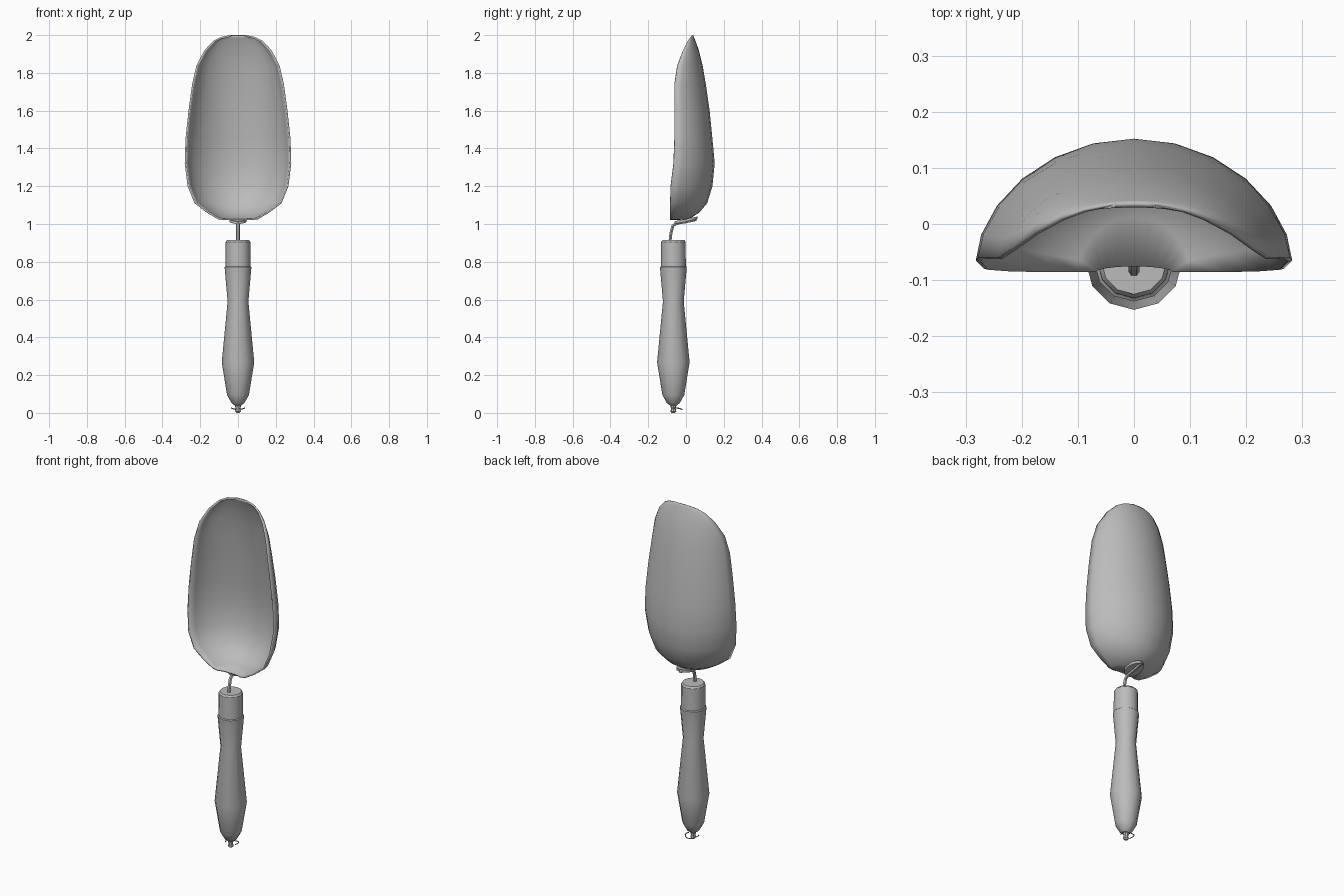
import bpy, math
from mathutils import Vector

cube = bpy.data.objects.get("Cube")
if cube:
    bpy.data.objects.remove(cube, do_unlink=True)

GREY = (0.5, 0.5, 0.5, 1)
metal = bpy.data.materials.new("plain grey")
metal.use_nodes = True
metal.diffuse_color = GREY
metal.node_tree.nodes["Principled BSDF"].inputs["Base Color"].default_value = GREY

AXIS_Y = -0.067


def finish(obj, angle):
    obj.data.materials.append(metal)
    bpy.ops.object.select_all(action="DESELECT")
    obj.select_set(True)
    bpy.context.view_layer.objects.active = obj
    bpy.ops.object.shade_smooth_by_angle(angle=math.radians(angle))
    return obj


def loft(name, rings, closed, angle, caps=False):
    """Skin a list of equally long point rows."""
    n = len(rings[0])
    faces = []
    for r in range(len(rings) - 1):
        for i in range(n if closed else n - 1):
            j = (i + 1) % n
            faces.append((r * n + i, r * n + j, (r + 1) * n + j, (r + 1) * n + i))
    if caps:
        last = (len(rings) - 1) * n
        faces += [tuple(reversed(range(n))), tuple(range(last, last + n))]
    mesh = bpy.data.meshes.new(name)
    mesh.from_pydata([p for ring in rings for p in ring], [], faces)
    obj = bpy.data.objects.new(name, mesh)
    bpy.context.collection.objects.link(obj)
    return finish(obj, angle)


def lathe(name, profile, sides, angle):
    rings = [[(r * math.sin(k * math.tau / sides), AXIS_Y - r * math.cos(k * math.tau / sides), z)
              for k in range(sides)] for r, z in profile]
    return loft(name, rings, True, angle, True)


def rod(name, points, half_x, half_t):
    """Flat bar following a path in the x = 0 plane."""
    pts = [Vector((0, y, z)) for y, z in points]
    rings = []
    for i, p in enumerate(pts):
        d = (pts[min(i + 1, len(pts) - 1)] - pts[max(i - 1, 0)]).normalized()
        side = Vector((0, -d.z, d.y))
        rings.append([p + Vector((half_x * math.cos(a), 0, 0)) + side * half_t * math.sin(a)
                      for a in (k * math.tau / 6 for k in range(6))])
    return loft(name, rings, True, 40, True)


# Scoop blade: height, half width, rim depth, back depth
SECTIONS = [
    (1.02, 0.07, -0.085, -0.075), (1.025, 0.105, -0.085, 0.015),
    (1.06, 0.165, -0.085, 0.07), (1.11, 0.23, -0.083, 0.112),
    (1.2, 0.267, -0.08, 0.14), (1.32, 0.282, -0.065, 0.152),
    (1.45, 0.278, -0.06, 0.14), (1.6, 0.262, -0.06, 0.125),
    (1.74, 0.243, -0.06, 0.105), (1.84, 0.22, -0.045, 0.088),
    (1.92, 0.178, -0.015, 0.068), (1.97, 0.13, 0.01, 0.05),
    (1.99, 0.09, 0.024, 0.042), (2.0, 0.04, 0.034, 0.038),
]
STEPS = 12
rows = []
for z, w, rim, back in SECTIONS:
    row = []
    for k in range(STEPS + 1):
        a = math.pi * (k / STEPS - 0.5)
        row.append((w * math.sin(a), rim + (back - rim) * max(math.cos(a), 0) ** 1.15, z))
    rows.append(row)
blade = loft("scoop_blade", rows, False, 50)
shell = blade.modifiers.new("thickness", "SOLIDIFY")
shell.thickness = 0.009
shell.offset = 1

# Turned handle
lathe("handle", [(0.018, 0.04), (0.034, 0.052), (0.058, 0.095), (0.086, 0.268),
                 (0.055, 0.59), (0.071, 0.772), (0.066, 0.776), (0.065, 0.905),
                 (0.058, 0.915)], 12, 33)

# Bent tang and its mounting plate under the blade
rod("tang", [(-0.085, 0.905), (-0.08, 0.95), (-0.07, 0.99), (-0.05, 1.004),
             (0.0, 1.012), (0.055, 1.024)], 0.01, 0.009)
plate_rows = []
for lift in (0, 0.014):
    plate_rows.append([(0.045 * math.cos(a), 0.0 + 0.062 * math.sin(a),
                        1.013 + 0.013 * math.sin(a) + lift)
                       for a in (k * math.tau / 12 for k in range(12))])
loft("mounting_plate", plate_rows, True, 40, True)

# Knob and thin cord loop at the foot of the handle
lathe("end_knob", [(0.008, 0.0), (0.016, 0.008), (0.012, 0.022), (0.018, 0.045)], 8, 40)
cord = bpy.data.curves.new("cord", "CURVE")
cord.dimensions = "3D"
cord.bevel_depth = 0.003
cord.bevel_resolution = 0
line = cord.splines.new("POLY")
line.points.add(9)
for k, p in enumerate(line.points):
    a = math.pi * (0.95 * k / 9 * 1.4 - 0.15)
    p.co = (0.036 * math.cos(a), AXIS_Y + 0.012 + 0.036 * math.sin(a), 0.022 + 0.004 * math.cos(2 * a), 1)
cord_obj = bpy.data.objects.new("cord_loop", cord)
bpy.context.collection.objects.link(cord_obj)
cord.materials.append(metal)
